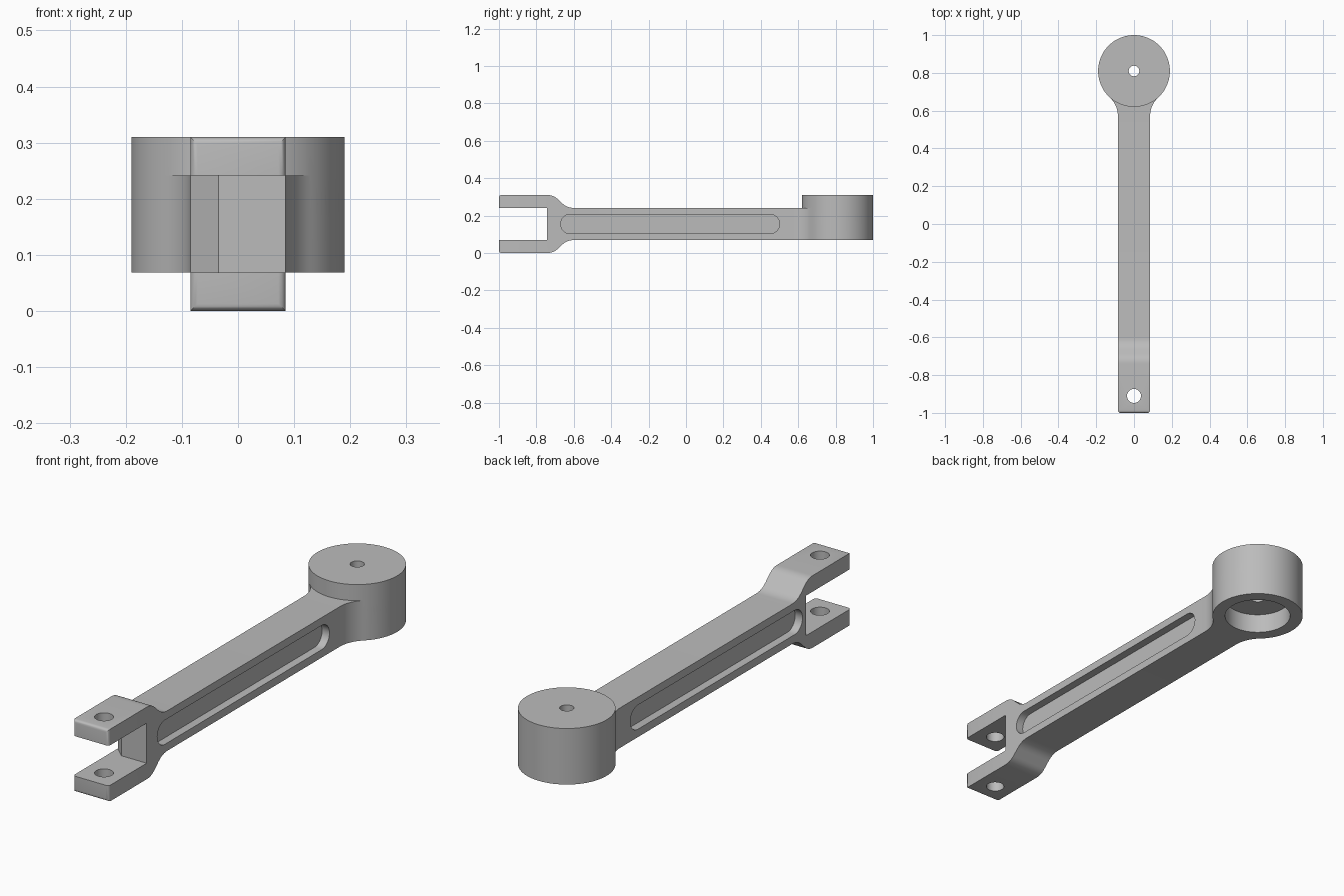
import bpy, bmesh, math
from mathutils import Vector

if "Cube" in bpy.data.objects:
    bpy.data.objects.remove(bpy.data.objects["Cube"])

MID, HALF, TOP = 0.155, 0.086, 0.31      # arm mid height, arm half height, full height
W, R, HY = 0.085, 0.19, 0.81             # arm half width, head radius, head centre y
LO, HI = MID - HALF, MID + HALF

metal = bpy.data.materials.new("light grey metal")
metal.diffuse_color = (0.5, 0.5, 0.5, 1)
metal.use_nodes = True
metal.node_tree.nodes["Principled BSDF"].inputs["Base Color"].default_value = metal.diffuse_color


def prism(name, pts, axis, a, b):
    """Extrude a closed outline: axis 'z' takes (x, y), axis 'x' takes (y, z)."""
    def place(p, t):
        return (p[0], p[1], t) if axis == 'z' else (t, p[0], p[1])
    bm = bmesh.new()
    low = [bm.verts.new(place(p, a)) for p in pts]
    high = [bm.verts.new(place(p, b)) for p in pts]
    bm.faces.new(low)
    bm.faces.new(high)
    n = len(pts)
    for i in range(n):
        j = (i + 1) % n
        bm.faces.new((low[i], low[j], high[j], high[i]))
    bmesh.ops.recalc_face_normals(bm, faces=bm.faces)
    me = bpy.data.meshes.new(name)
    bm.to_mesh(me)
    bm.free()
    ob = bpy.data.objects.new(name, me)
    bpy.context.collection.objects.link(ob)
    return ob


def arc(cx, cy, r, a0, a1, n):
    return [(cx + r * math.cos(a0 + (a1 - a0) * i / n),
             cy + r * math.sin(a0 + (a1 - a0) * i / n)) for i in range(n + 1)]


def combine(target, tool, op='DIFFERENCE'):
    bpy.context.view_layer.objects.active = target
    m = target.modifiers.new(op, 'BOOLEAN')
    m.operation, m.solver, m.object = op, 'EXACT', tool
    bpy.ops.object.modifier_apply(modifier=m.name)
    bpy.data.objects.remove(tool)


def rounded(prev, corner, nxt, d, n=6):
    c = Vector(corner)
    p = c + (Vector(prev) - c).normalized() * d
    q = c + (Vector(nxt) - c).normalized() * d
    return [tuple(p * (1 - t) ** 2 + c * 2 * t * (1 - t) + q * t * t)
            for t in (i / n for i in range(n + 1))]


# Side outline: fork bends in to the slimmer arm, mirrored about mid height
tip, bend, root, end = (-1, TOP), (-0.71, TOP), (-0.635, HI), (1.1, HI)
upper = [tip] + rounded(tip, bend, root, 0.03) + rounded(bend, root, end, 0.035) + [end]
side = upper + [(y, 2 * MID - z) for y, z in reversed(upper)]
link = prism("link_arm", side, 'x', -0.4, 0.4)

# Plan outline: straight arm, tangent fillets, round head
NY = 0.57
dy = HY - NY
F = (W * W + dy * dy - R * R) / (2 * (R - W))
ang = math.atan2(dy, W + F)
fillet = arc(W + F, NY, F, math.pi, math.pi - ang, 12)
back = arc(0, HY, R, -ang, math.pi + ang, 72)
front = arc(0, HY, R, math.pi + ang, 2 * math.pi - ang, 24)
plan = [(W, -1.1)] + fillet[:-1] + back + [(-x, y) for x, y in reversed(fillet[:-1])] + [(-W, -1.1)]
combine(link, prism("plan_cutter", plan, 'z', -0.1, 0.5), 'INTERSECT')

# Soften the rim of the fork tip
bm = bmesh.new()
bm.from_mesh(link.data)
bmesh.ops.remove_doubles(bm, verts=bm.verts, dist=1e-5)
rim = [e for e in bm.edges if all(v.co.y < -0.999 for v in e.verts)]
bmesh.ops.bevel(bm, geom=rim, offset=0.013, segments=4, profile=0.5, affect='EDGES')
bm.to_mesh(link.data)
bm.free()

# Raised round head
combine(link, prism("head", back + front[1:-1], 'z', LO + 0.1, TOP), 'UNION')

# Fork gap, one corner of its end wall cut at an angle
gap = [(-0.3, -1.2), (0.3, -1.2), (0.3, -0.742), (-0.035, -0.742), (-0.085, -0.695), (-0.3, -0.493)]
combine(link, prism("fork_gap", gap, 'z', LO, HI), 'DIFFERENCE')

# Pin hole, head bore and small top hole
for y, r, z0, z1, n in ((-0.91, 0.037, -0.1, 0.5, 40),
                        (HY, 0.137, -0.1, LO + 0.085, 72),
                        (HY, 0.028, 0.0, 0.5, 32)):
    combine(link, prism("hole", arc(0, y, r, 0, 2 * math.pi, n)[:-1], 'z', z0, z1))

# Rounded pockets along both sides
pr = 0.052
pocket = (arc(0.5 - pr, MID, pr, -math.pi / 2, math.pi / 2, 16)
          + arc(-0.67 + pr, MID, pr, math.pi / 2, 1.5 * math.pi, 16))
for s in (-1, 1):
    combine(link, prism("pocket", pocket, 'x', s * (W - 0.035), s * 0.3))

link.data.materials.clear()
link.data.materials.append(metal)
bpy.ops.object.select_all(action='DESELECT')
link.select_set(True)
bpy.context.view_layer.objects.active = link
bpy.ops.object.shade_smooth_by_angle(angle=math.radians(30))
